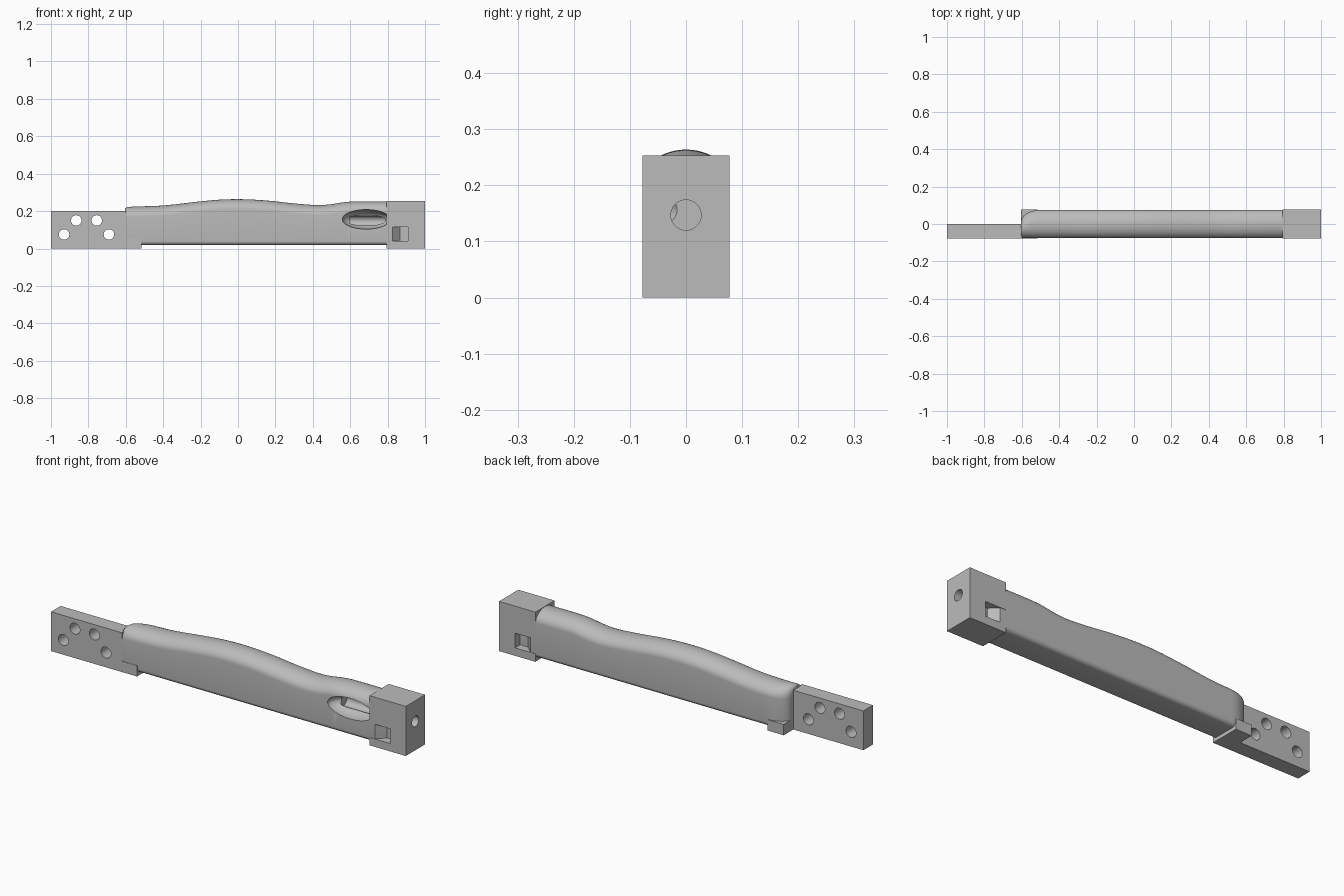
import bpy, bmesh, math
from mathutils import Matrix

cube = bpy.data.objects.get("Cube")
if cube:
    bpy.data.objects.remove(cube, do_unlink=True)

grey = bpy.data.materials.new("satin_grey")
grey.use_nodes = True
colour = (0.5, 0.5, 0.5, 1)
grey.diffuse_color = colour
for node in grey.node_tree.nodes:
    if node.type == 'BSDF_PRINCIPLED':
        node.inputs["Base Color"].default_value = colour


def finish(name, bm):
    bmesh.ops.recalc_face_normals(bm, faces=bm.faces)
    mesh = bpy.data.meshes.new(name)
    bm.to_mesh(mesh)
    bm.free()
    mesh.materials.append(grey)
    ob = bpy.data.objects.new(name, mesh)
    bpy.context.collection.objects.link(ob)
    return ob


def box(name, x, y, z):
    bm = bmesh.new()
    size = Matrix.Diagonal((x[1] - x[0], y[1] - y[0], z[1] - z[0], 1))
    centre = Matrix.Translation((sum(x) / 2, sum(y) / 2, sum(z) / 2))
    bmesh.ops.create_cube(bm, size=1, matrix=centre @ size)
    return finish(name, bm)


def cylinder(name, centre, radius, length, axis):
    bm = bmesh.new()
    turn = Matrix.Rotation(math.pi / 2, 4, axis)
    bmesh.ops.create_cone(bm, cap_ends=True, segments=40, radius1=radius, radius2=radius,
                          depth=length, matrix=Matrix.Translation(centre) @ turn)
    return finish(name, bm)


def activate(ob):
    bpy.ops.object.select_all(action='DESELECT')
    ob.select_set(True)
    bpy.context.view_layer.objects.active = ob


def cut(ob, cutter):
    cutter.hide_render = True
    activate(ob)
    mod = ob.modifiers.new("cut", 'BOOLEAN')
    mod.operation = 'DIFFERENCE'
    mod.solver = 'EXACT'
    mod.object = cutter
    bpy.ops.object.modifier_apply(modifier=mod.name)
    bpy.data.objects.remove(cutter, do_unlink=True)


def smooth(ob):
    activate(ob)
    bpy.ops.object.shade_smooth_by_angle(angle=math.radians(35))


# Tang plate with four bolt holes
tang = box("tang_plate", (-1, -0.60), (-0.0775, 0), (0, 0.2))
for x, z in ((-0.93, 0.075), (-0.865, 0.15), (-0.755, 0.15), (-0.69, 0.075)):
    cut(tang, cylinder("hole_cutter", (x, -0.04, z), 0.028, 0.2, 'X'))
smooth(tang)

# Lip under the grip beside the tang
box("grip_lip", (-0.605, -0.515), (-0.0775, 0.0775), (0, 0.055))

# Grip: wavy top edge, crowned section, back corner curving in at the tang
crest = [(-0.605, 0.215), (-0.59, 0.222), (-0.4, 0.23), (-0.2, 0.252), (-0.08, 0.262),
         (0.04, 0.263), (0.17, 0.255), (0.3, 0.241), (0.43, 0.232), (0.5, 0.237),
         (0.58, 0.249), (0.67, 0.252), (0.88, 0.251)]


def top_at(x):
    for i in range(len(crest) - 1):
        (x1, z1), (x2, z2) = crest[i], crest[i + 1]
        if x <= x2:
            za, zb = crest[max(i - 1, 0)], crest[min(i + 2, len(crest) - 1)]
            m1 = (z2 - za[1]) / (x2 - za[0]) * (x2 - x1)
            m2 = (zb[1] - z1) / (zb[0] - x1) * (x2 - x1)
            t = (x - x1) / (x2 - x1)
            s = t * t * (3 - 2 * t)
            return (z1 + (z2 - z1) * s + m1 * t * (1 - t) ** 2
                    - m2 * t * t * (1 - t))
    return crest[-1][1]


def section(x):
    top, bottom, width = top_at(x), 0.018, 0.0755
    if x > 0.825:
        width -= 0.04 * min((x - 0.825) / 0.04, 1)
    t = min((x + 0.605) / 0.11, 1)
    back = min(width, 0.012 + 0.064 * math.sqrt(max(1 - (1 - t) ** 2, 0)))
    front, mid, half = -width, (back - width) / 2, (back + width) / 2
    pts = []
    for k in range(25):
        a = math.pi * k / 24
        pts.append((x, mid + half * math.cos(a), top - 0.055 + 0.055 * math.sin(a)))
    r = min(0.022, half)
    for cy, start in ((front + r, math.pi), (back - r, 1.5 * math.pi)):
        for k in range(7):
            a = start + math.pi / 2 * k / 6
            pts.append((x, cy + r * math.cos(a), bottom + r + r * math.sin(a)))
    return pts


stations = [-0.605 + 0.11 * (k / 12) ** 2 for k in range(12)]
stations += [-0.495 + 0.022 * k for k in range(60)]
stations += [0.825, 0.838, 0.851, 0.865]
bm = bmesh.new()
rings = [[bm.verts.new(p) for p in section(x)] for x in stations]
for a, b in zip(rings, rings[1:]):
    for i in range(len(a)):
        j = (i + 1) % len(a)
        bm.faces.new((a[i], a[j], b[j], b[i]))
bm.faces.new(rings[0])
bm.faces.new(rings[-1])
grip = finish("grip", bm)

# Oval recess in the front of the grip, reaching the bore
bm = bmesh.new()
bmesh.ops.create_uvsphere(bm, u_segments=48, v_segments=24, radius=1,
                          matrix=Matrix.Translation((0.685, -0.0755, 0.156))
                          @ Matrix.Diagonal((0.127, 0.085, 0.052, 1)))
cut(grip, finish("recess_cutter", bm))
cut(grip, cylinder("bore_cutter", (0.8, 0, 0.147), 0.027, 0.41, 'Y'))
smooth(grip)

# End block with side notches and a lengthwise bore
block = box("end_block", (0.795, 1), (-0.0775, 0.0775), (0, 0.253))
for side in (-1, 1):
    y = sorted((side * 0.035, side * 0.1))
    cut(block, box("notch_cutter", (0.75, 0.91), y, (0.04, 0.115)))
cut(block, cylinder("bore_cutter", (0.9, 0, 0.147), 0.027, 0.4, 'Y'))
smooth(block)
